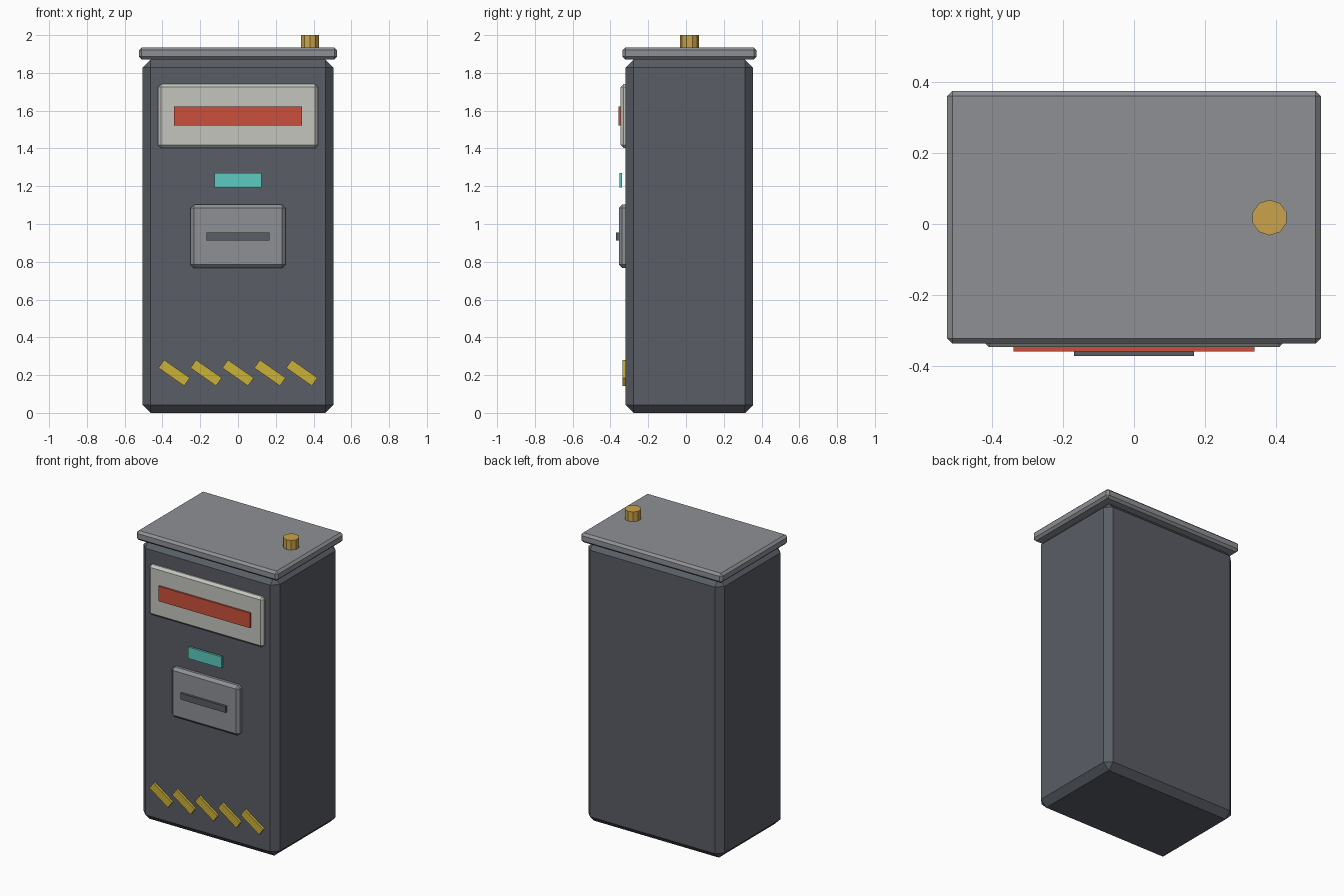
import bpy
from math import radians

default = bpy.data.objects.get("Cube")
if default:
    bpy.data.objects.remove(default, do_unlink=True)


def material(name, r, g, b):
    mat = bpy.data.materials.new(name)
    mat.use_nodes = True
    mat.diffuse_color = (r, g, b, 1)
    mat.node_tree.nodes["Principled BSDF"].inputs["Base Color"].default_value = (r, g, b, 1)
    return mat


dark_grey = material("dark grey", 0.10, 0.11, 0.13)
mid_grey = material("mid grey", 0.27, 0.28, 0.30)
off_white = material("off white", 0.56, 0.56, 0.52)
red = material("red", 0.60, 0.08, 0.045)
teal = material("teal", 0.11, 0.60, 0.53)
yellow = material("yellow", 0.60, 0.44, 0.04)
brass = material("brass", 0.60, 0.37, 0.07)


def box(name, mat, x, y, z, chamfer=0, tilt=0):
    """Box from (min, max) ranges, optionally chamfered and tilted about y."""
    spans = (x, y, z)
    bpy.ops.mesh.primitive_cube_add(size=1, location=[(a + b) / 2 for a, b in spans])
    obj = bpy.context.object
    obj.name = name
    obj.scale = [b - a for a, b in spans]
    bpy.ops.object.transform_apply(location=False, rotation=False, scale=True)
    obj.rotation_euler.y = tilt
    obj.data.materials.append(mat)
    if chamfer:
        mod = obj.modifiers.new("chamfer", 'BEVEL')
        mod.width = chamfer
        mod.segments = 1
    return obj


# Cabinet and overhanging lid
box("cabinet", dark_grey, (-0.505, 0.505), (-0.32, 0.355), (0, 1.87), 0.042)
box("lid", mid_grey, (-0.525, 0.525), (-0.336, 0.374), (1.871, 1.935), 0.015)

# Sign and display on the upper front
box("sign_panel", off_white, (-0.424, 0.424), (-0.346, -0.30), (1.402, 1.74), 0.016)
box("sign_stripe", red, (-0.339, 0.339), (-0.358, -0.34), (1.521, 1.621))
box("display", teal, (-0.125, 0.125), (-0.353, -0.338), (1.193, 1.269))

# Slot plate
box("slot_plate", mid_grey, (-0.252, 0.252), (-0.356, -0.30), (0.767, 1.102), 0.018)
box("slot", dark_grey, (-0.168, 0.168), (-0.371, -0.35), (0.913, 0.955))

# Slanted warning stripes along the base
for i in range(5):
    x = (i - 2) * 0.169
    box(f"warning_stripe_{i + 1}", yellow, (x - 0.083, x + 0.083),
        (-0.336, -0.31), (0.186, 0.238), tilt=radians(35))

# Ten-sided knob on the lid
bpy.ops.mesh.primitive_cylinder_add(vertices=10, radius=0.05, depth=0.075,
                                    location=(0.381, 0.018, 1.9625))
knob = bpy.context.object
knob.name = "top_knob"
knob.data.materials.append(brass)
